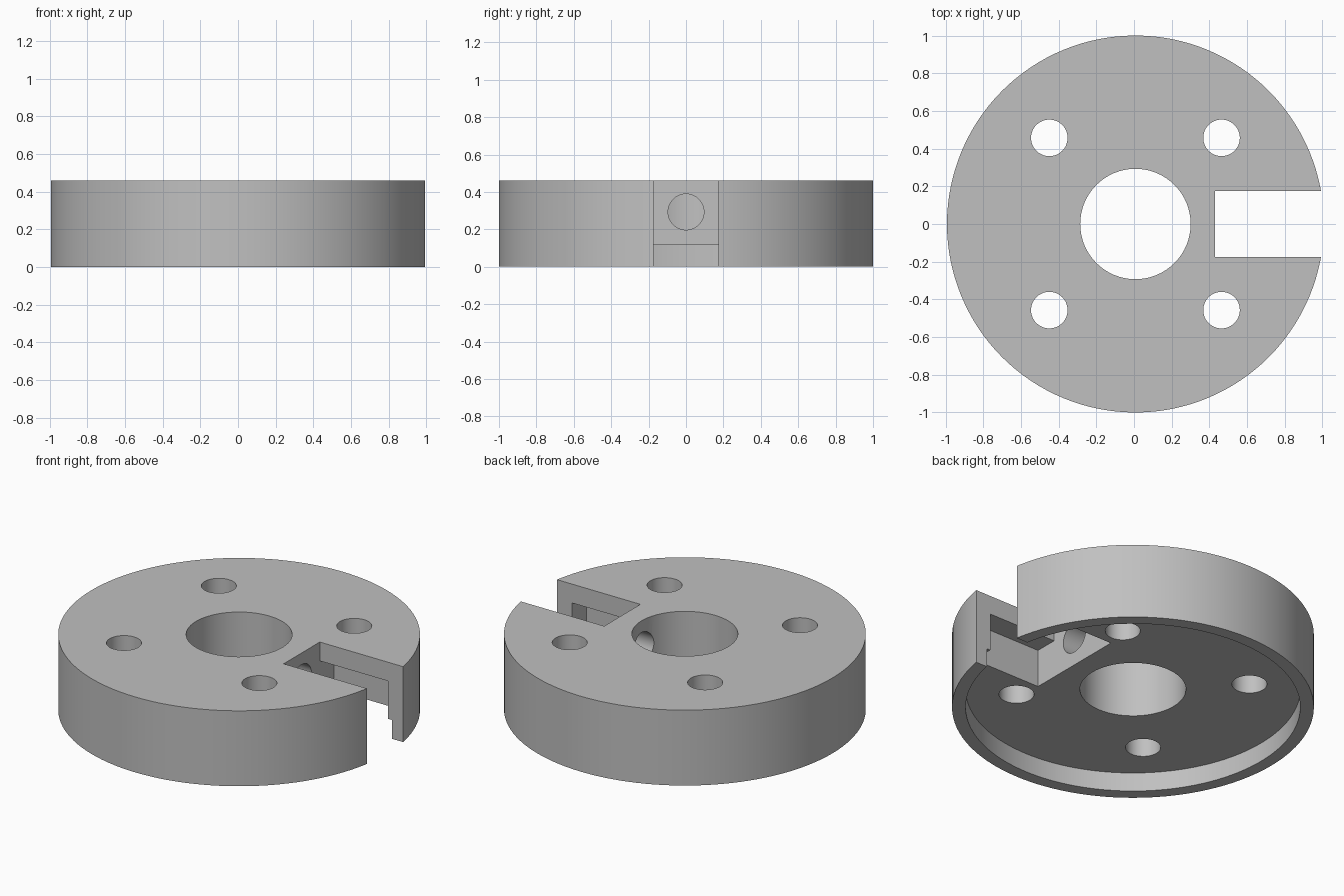
import bpy
import math

cube = bpy.data.objects.get("Cube")
if cube:
    bpy.data.objects.remove(cube, do_unlink=True)

HEIGHT = 0.46
FLOOR = 0.115       # ceiling of the underside recess
CX = 0.0076         # disc axis, offset so the slotted outline is centred

grey = bpy.data.materials.new("plain grey")
grey.use_nodes = True
colour = (0.53, 0.53, 0.53, 1)
grey.diffuse_color = colour
grey.node_tree.nodes["Principled BSDF"].inputs["Base Color"].default_value = colour


def cylinder(name, radius, x, y, z0, z1, sides=64):
    bpy.ops.mesh.primitive_cylinder_add(
        vertices=sides, radius=radius, depth=z1 - z0, location=(x, y, (z0 + z1) / 2))
    ob = bpy.context.object
    ob.name = name
    ob.data.materials.append(grey)
    return ob


def box(name, x0, x1, half_y, z0, z1):
    bpy.ops.mesh.primitive_cube_add(size=1, location=((x0 + x1) / 2, 0, (z0 + z1) / 2))
    ob = bpy.context.object
    ob.name = name
    ob.scale = (x1 - x0, half_y * 2, z1 - z0)
    ob.data.materials.append(grey)
    return ob


def cut(body, cutter):
    cutter.hide_render = True
    mod = body.modifiers.new(cutter.name, "BOOLEAN")
    mod.operation = "DIFFERENCE"
    mod.solver = "EXACT"
    mod.object = cutter
    bpy.context.view_layer.objects.active = body
    bpy.ops.object.modifier_apply(modifier=mod.name)
    bpy.data.objects.remove(cutter, do_unlink=True)


# Round body
body = cylinder("slotted_hub_disc", 1, CX, 0, 0, HEIGHT, 128)

# Underside recess leaving a thin rim
cut(body, cylinder("recess_cutter", 0.925, CX, 0, -0.1, FLOOR, 128))

# Centre bore and four bolt holes
cut(body, cylinder("bore_cutter", 0.293, CX, 0, -0.1, 0.6))
for sx in (-1, 1):
    for sy in (-1, 1):
        cut(body, cylinder("bolt_hole_cutter", 0.097, CX + sx * 0.457, sy * 0.457, -0.1, 0.6, 48))

# Open slot and the wider pocket beneath its lips
cut(body, box("slot_cutter", 0.43, 1.2, 0.174, -0.1, 0.6))
cut(body, box("pocket_cutter", 0.43, 0.89, 0.313, FLOOR - 0.002, HEIGHT - 0.115))

# Radial screw hole from slot to bore
screw = cylinder("screw_hole_cutter", 0.096, 0.3, 0, 0.09, 0.49, 48)
screw.rotation_euler = (0, math.pi / 2, 0)
screw.location = (0.3, 0, 0.293)
cut(body, screw)

bpy.ops.object.select_all(action="DESELECT")
body.select_set(True)
bpy.context.view_layer.objects.active = body
bpy.ops.object.shade_smooth_by_angle(angle=math.radians(30))
